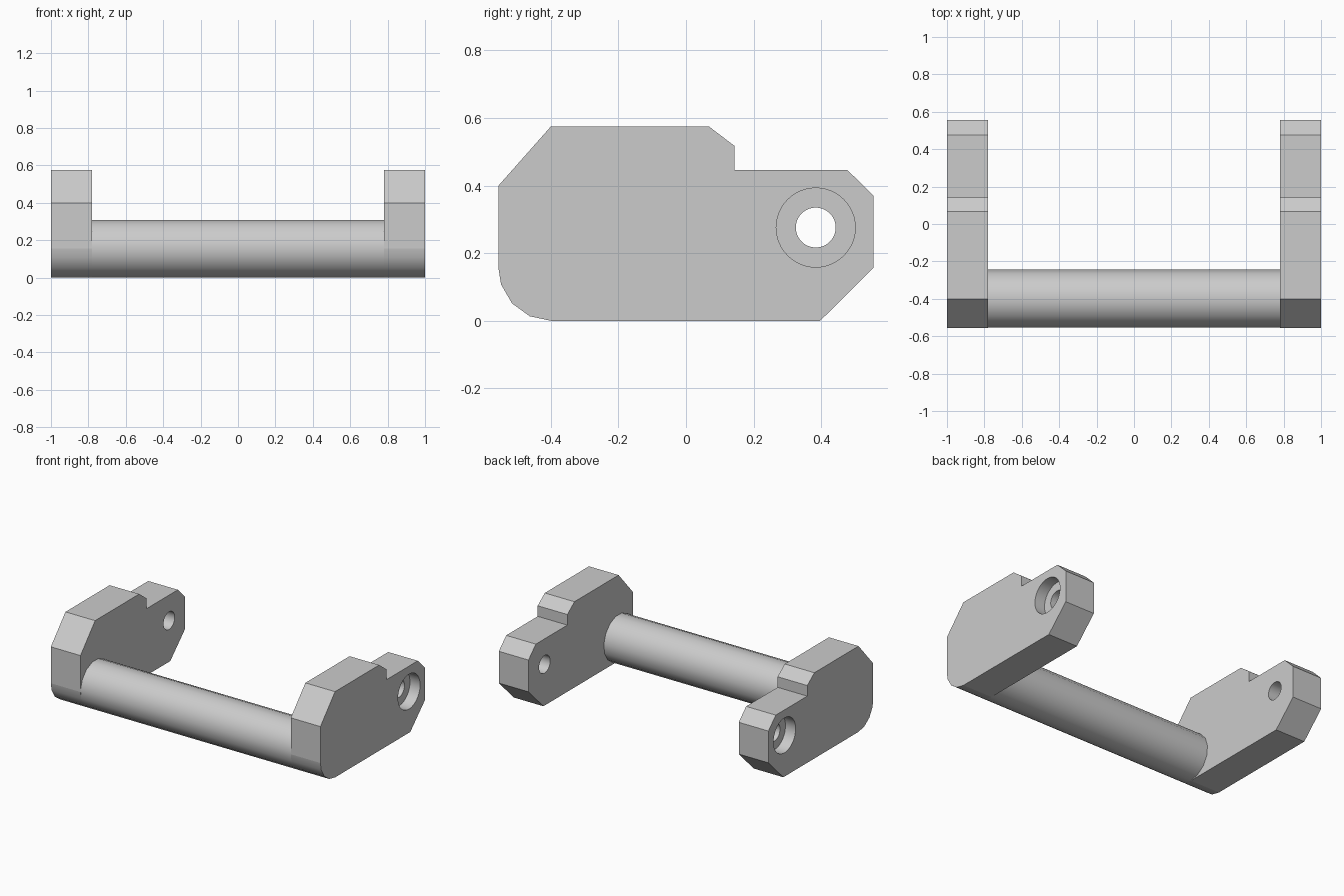
import bpy
import bmesh
from math import cos, sin, radians, hypot
from mathutils import Matrix

if "Cube" in bpy.data.objects:
    bpy.data.objects.remove(bpy.data.objects["Cube"])

R, BAR_Y = 0.156, -0.399          # bar radius and axis
HOLE_Y, HOLE_Z = 0.384, 0.276     # bolt hole axis
INNER, OUTER = 0.78, 1.0          # plate faces along x

grey = bpy.data.materials.new("plain_grey")
GREY = (0.6, 0.6, 0.6, 1)
grey.diffuse_color = GREY
grey.use_nodes = True
grey.node_tree.nodes["Principled BSDF"].inputs["Base Color"].default_value = GREY


def make_object(name, bm):
    bmesh.ops.recalc_face_normals(bm, faces=bm.faces)
    mesh = bpy.data.meshes.new(name)
    bm.to_mesh(mesh)
    bm.free()
    mesh.materials.append(grey)
    obj = bpy.data.objects.new(name, mesh)
    bpy.context.collection.objects.link(obj)
    return obj


def prism(name, outline, x0, x1):
    """Extrude a (y, z) outline along x."""
    bm = bmesh.new()
    face = bm.faces.new([bm.verts.new((x0, y, z)) for y, z in outline])
    ext = bmesh.ops.extrude_face_region(bm, geom=[face])["geom"]
    moved = [v for v in ext if isinstance(v, bmesh.types.BMVert)]
    bmesh.ops.translate(bm, verts=moved, vec=(x1 - x0, 0, 0))
    return make_object(name, bm)


def ring(y, z, r, count, start=0):
    angles = [radians(start + 360 * i / count) for i in range(count)]
    return [(y + r * cos(a), z + r * sin(a)) for a in angles]


def activate(obj):
    bpy.ops.object.select_all(action='DESELECT')
    obj.select_set(True)
    bpy.context.view_layer.objects.active = obj


def smooth(obj):
    activate(obj)
    bpy.ops.object.shade_smooth_by_angle(angle=radians(35))


# Side plate outline with a rounded lower front corner
corner = [(BAR_Y - R * cos(radians(a)), R - R * sin(radians(a)))
          for a in (90, 66, 42, 18, 0)]
outline = corner + [(-0.555, 0.4), (-0.4, 0.575), (0.068, 0.575),
                    (0.143, 0.518), (0.143, 0.447), (0.477, 0.447),
                    (0.555, 0.37), (0.555, 0.157), (0.397, 0)]

for side, label in ((1, "left"), (-1, "right")):
    plate = prism(label + "_side_plate", outline, side * INNER, side * OUTER)

    # Through hole and outer counterbore
    for r, x0 in ((0.059, INNER - 0.1), (0.117, OUTER - 0.075)):
        cutter = prism("hole_cutter", ring(HOLE_Y, HOLE_Z, r, 48),
                       side * x0, side * (OUTER + 0.1))
        cutter.hide_render = True
        mod = plate.modifiers.new("hole", 'BOOLEAN')
        mod.operation, mod.solver, mod.object = 'DIFFERENCE', 'EXACT', cutter
        activate(plate)
        bpy.ops.object.modifier_apply(modifier=mod.name)
        bpy.data.objects.remove(cutter)

    # Only the rounded corner and the hole walls are smooth
    smooth(plate)
    for p in plate.data.polygons:
        _, y, z = p.center
        in_hole = hypot(y - HOLE_Y, z - HOLE_Z) < 0.12
        in_corner = y < BAR_Y and z < R
        p.use_smooth = abs(p.normal.x) < 0.5 and (in_hole or in_corner)

# Round bar between the plates
bar = prism("cross_bar", ring(BAR_Y, R, R, 15, 270), -INNER, INNER)
smooth(bar)
